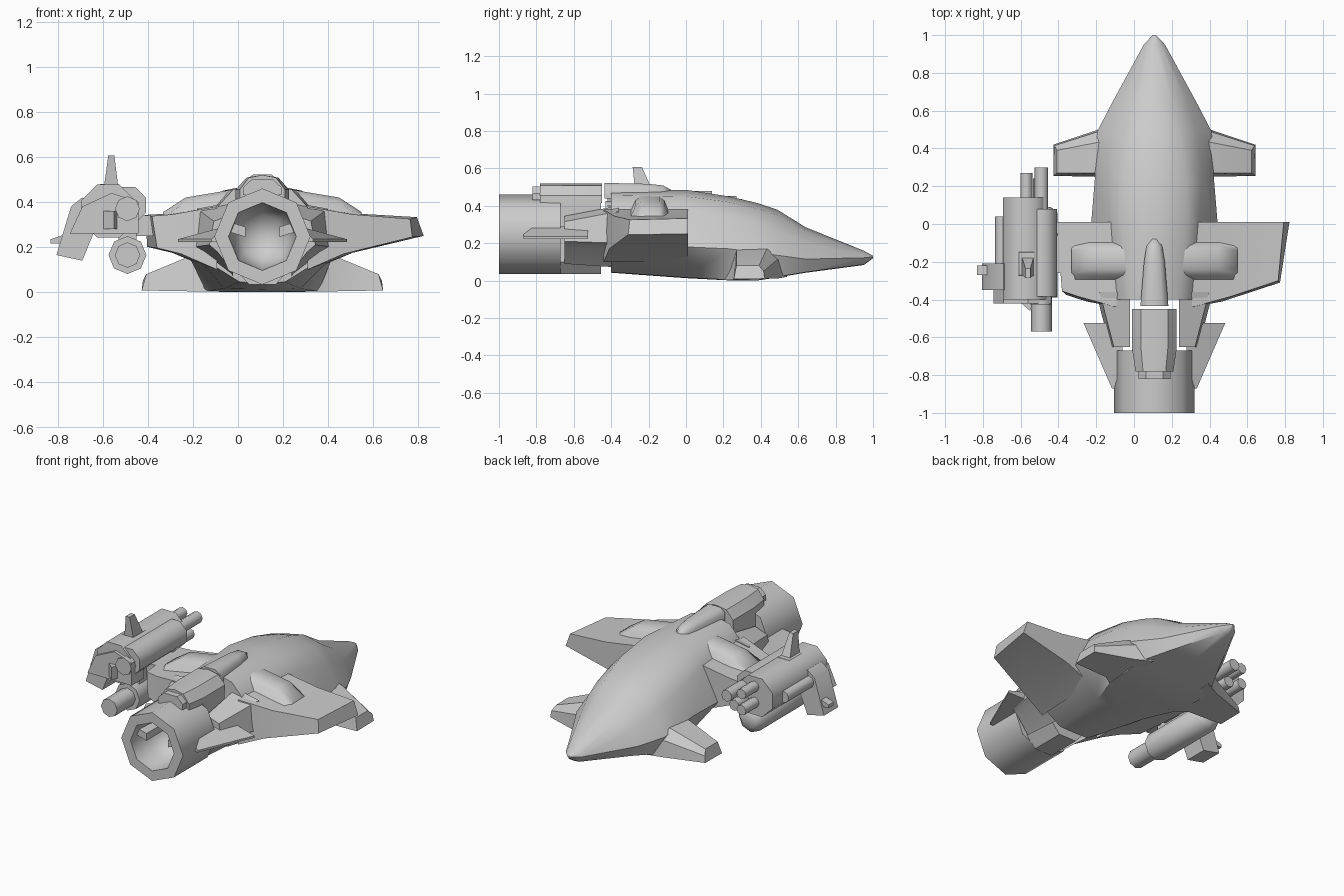
import bpy, bmesh, math

if "Cube" in bpy.data.objects:
    bpy.data.objects.remove(bpy.data.objects["Cube"])

CX = 0.108  # ship centre line


def make(name, verts, faces, angle=35):
    bm = bmesh.new()
    vs = [bm.verts.new(v) for v in verts]
    for f in faces:
        bm.faces.new([vs[i] for i in f])
    bmesh.ops.remove_doubles(bm, verts=bm.verts, dist=1e-5)
    bmesh.ops.recalc_face_normals(bm, faces=bm.faces)
    me = bpy.data.meshes.new(name)
    bm.to_mesh(me)
    bm.free()
    ob = bpy.data.objects.new(name, me)
    bpy.context.collection.objects.link(ob)
    bpy.ops.object.select_all(action='DESELECT')
    ob.select_set(True)
    bpy.context.view_layer.objects.active = ob
    bpy.ops.object.shade_smooth_by_angle(angle=math.radians(angle))
    return ob


def loft(name, rings, angle=35):
    """Skin equal-length closed rings, capped at both ends."""
    n = len(rings[0])
    faces = [(k * n + i, k * n + (i + 1) % n, (k + 1) * n + (i + 1) % n, (k + 1) * n + i)
             for k in range(len(rings) - 1) for i in range(n)]
    faces += [tuple(range(n)), tuple(range((len(rings) - 1) * n, len(rings) * n))]
    return make(name, [p for r in rings for p in r], faces, angle)


def lathe(name, x, z, prof, n=8, phase=0.0):
    """Turn (radius, y) points round an axis along y."""
    pts = [(x + r * math.cos(phase + 2 * math.pi * i / n), y,
            z + r * math.sin(phase + 2 * math.pi * i / n)) for r, y in prof for i in range(n)]
    faces = [(k * n + i, k * n + (i + 1) % n, (k + 1) * n + (i + 1) % n, (k + 1) * n + i)
             for k in range(len(prof) - 1) for i in range(n)]
    return make(name, pts, faces, 50)


def rod(name, x, z, r, y0, y1, n=8, phase=0.0):
    return lathe(name, x, z, [(0, y0), (r, y0), (r, y1), (0, y1)], n, phase)


def box(name, x0, x1, y0, y1, z0, z1):
    return loft(name, [[(x0, y, z0), (x1, y, z0), (x1, y, z1), (x0, y, z1)] for y in (y0, y1)])


def side(s, ring):
    return [(CX + s * x, y, z) for x, y, z in ring]


# main hull: y, top z, shoulder (w, z), mid (w, z), chine (w, z), floor (w, z)
sections = [
    (1.00, .132, .004, .131, .007, .130, .009, .127, .004, .122),
    (.95, .160, .028, .152, .046, .140, .056, .122, .035, .086),
    (.64, .285, .10, .262, .175, .20, .225, .115, .185, .045),
    (.49, .378, .13, .350, .22, .26, .303, .135, .26, .02),
    (.38, .415, .15, .385, .24, .295, .308, .15, .26, .003),
    (.23, .450, .17, .42, .25, .335, .316, .17, .25, .004),
    (.00, .485, .175, .45, .235, .375, .335, .18, .17, .016),
    (-.40, .485, .13, .455, .20, .378, .30, .17, .10, .045)]
rings = []
for y, zt, a, za, b, zb, c, zc, d, zd in sections:
    half = [(a, za), (b, zb), (c, zc), (d, zd)]
    rings.append([(CX, y, zt)] + [(CX + w, y, z) for w, z in half] + [(CX, y, max(zd - .003, 0))]
                 + [(CX - w, y, z) for w, z in reversed(half)])
loft("hull", rings, 40)

# spine fairing on the hull top
loft("spine_fairing", [[(CX - w, y, .44), (CX - w, y, z - .025), (CX - w * .55, y, z),
                        (CX + w * .55, y, z), (CX + w, y, z - .025), (CX + w, y, .44)]
                       for w, y, z in ((.074, -.435, .522), (.055, -.2, .517), (.042, -.12, .508), (.02, -.08, .485))], 60)

for s, tag in ((1, "right"), (-1, "left")):
    # main wing; the left one is cut short by the gun pod
    root = [(.20, .01, .385), (.20, -.44, .38), (.20, -.44, .10), (.22, .01, .10)]
    tip = [(.685, .01, .333), (.655, -.30, .325), (.665, -.31, .245), (.715, .01, .25)]
    mid = [(.43, .01, .348), (.40, -.385, .345), (.36, -.41, .17), (.40, .01, .175)]
    t = 1.0 if s > 0 else .35
    end = [tuple(m + (q - m) * t for m, q in zip(a, b)) for a, b in zip(mid, tip)]
    loft(tag + "_wing", [side(s, root), side(s, mid), side(s, end)])
    # shoulder arm above the wing
    loft(tag + "_shoulder_arm", [side(s, [(x, -.09, z0), (x, -.115, z - .02), (x, -.14, z), (x, -.24, z),
                                          (x, -.27, z - .02), (x, -.30, z0)])
                                 for x, z, z0 in ((.13, .455, .38), (.34, .42, .345), (.44, .355, .33))], 60)
    # low front fin, flush with the flat belly
    loft(tag + "_front_fin", [
        side(s, [(.20, .54, .02), (.20, .54, .13), (.20, .45, .19), (.20, .22, .19), (.20, .18, .004)]),
        side(s, [(.31, .495, .012), (.31, .485, .11), (.31, .43, .165), (.31, .27, .165), (.31, .25, .004)]),
        side(s, [(.535, .42, .01), (.53, .415, .05), (.515, .39, .08), (.515, .27, .08), (.535, .255, .008)])])
    # rear arm that flanks the engine
    loft(tag + "_rear_arm", [
        side(s, [(.13, y, z0), (w0, y, zm), (w1, y, zm + .03), (w1 - .02, y, z1 - .03), (.13, y, z1)])
        for y, w0, w1, z0, zm, z1 in ((-.36, .26, .31, .07, .17, .40), (-.65, .20, .235, .09, .18, .345))])
    # triangular tail fin
    loft(tag + "_tail_fin", [
        side(s, [(.375, -.525, z), (.225, -.87, z), (.17, -.87, z + h), (.17, -.525, z + h)])
        for z, h in ((.222, 0), (.235, .055))])
    # vane inside the nozzle
    loft(tag + "_nozzle_vane", [side(s, [(x, -.95, z), (x, -.95, z + .045), (x, -.75, z + .045), (x, -.75, z)])
                                for x, z in ((.14, .265), (.075, .245))])

# main engine with hollow nozzle
lathe("engine", CX, .247, [(0, -.67), (.213, -.67), (.213, -1), (.15, -1), (.142, -.85),
                           (.10, -.76), (0, -.73)])
# engine core and the booster on top of it
loft("engine_core", [[(CX - .06, y, .035), (CX + .06, y, .035), (CX + .118, y, .10), (CX + .118, y, .42),
                      (CX - .118, y, .42), (CX - .118, y, .10)] for y in (-.67, -.455)])
loft("booster", [[(CX + k * w, y, z) for w, z in ((-1, .415), (-1, .455), (-.6, .508), (0, .52), (.6, .508),
                                                   (1, .455), (1, .415))]
                 for y, k in ((-.78, .10), (-.66, .118), (-.45, .118))])
loft("booster_nozzle", [[(CX + w, y, z) for w, z in ((-.085, .43), (-.085, .465), (-.045, .502), (.045, .502),
                                                      (.085, .465), (.085, .43))] for y in (-.82, -.77)])

# gun pod: main bodies
rod("pod_body", -.575, .36, .128, -.40, .14, 8, math.pi / 8)
rod("pod_barrel_housing", -.49, .385, .088, -.385, .08, 8, math.pi / 8)
rod("pod_exhaust", -.49, .37, .055, -.43, -.38)
lathe("pod_lower_tube", -.49, .165, [(0, -.57), (.056, -.57), (.056, -.39), (.084, -.39),
                                     (.084, .06), (.05, .09), (0, .09)])
box("pod_tube_mount", -.53, -.45, -.33, 0, .22, .34)
# muzzles
for i, (x, z, r, y) in enumerate([(-.57, .42, .032, .27), (-.49, .40, .036, .30), (-.57, .32, .032, .27),
                                  (-.50, .32, .034, .24)]):
    rod("muzzle_%d" % (i + 1), x, z, r, .05, y)
# side tube, outer plate and its fittings
rod("pod_side_tube", -.70, .35, .036, -.30, .04)
loft("pod_outer_plate", [[(-.74, y, .38), (-.69, y, .42), (-.60, y, .36), (-.69, y, .14), (-.805, y, .165)]
                         for y in (-.35, -.21)])
loft("pod_plate_peg", [[(-.83, y, .215), (-.79, y, .215), (-.77, y, .255), (-.83, y, .235)] for y in (-.27, -.22)])
loft("pod_rear_cover", [[(-.745, y, .26), (-.44, y, .26), (-.44, y, .40), (-.56, y, .44), (-.69, y, .38)]
                        for y in (-.42, -.30)])
loft("pod_rear_wedge", [[(-.62, -.40, z), (-.55, -.46, z), (-.53, -.40, z)] for z in (.28, .36)])
# sighting fin on top
loft("pod_fin_base", [[(-.66 + d, -.32 + d, z), (-.48 - d, -.32 + d, z), (-.48 - d, -.10 - d, z), (-.66 + d, -.10 - d, z)]
                      for d, z in ((0, .42), (.05, .48))])
loft("pod_fin", [[(-.595, -.27, .46), (-.53, -.27, .46), (-.53, -.17, .46), (-.595, -.17, .46)],
                 [(-.575, -.285, .606), (-.548, -.285, .606), (-.548, -.235, .606), (-.575, -.235, .606)]])
# bracket joining the pod to the wing stub
box("pod_bracket", -.50, -.34, -.26, -.06, .25, .34)
